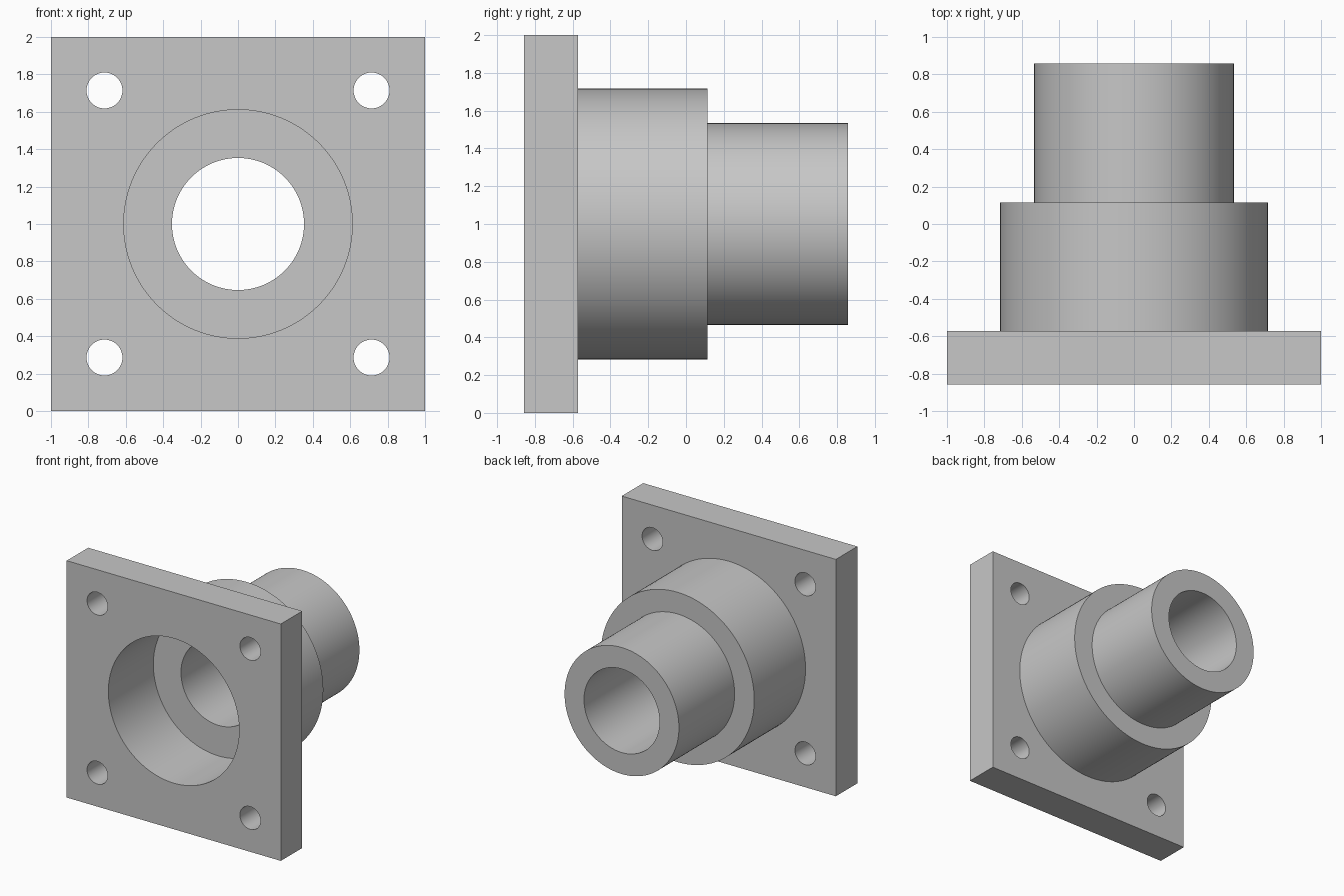
import bpy
import math

default = bpy.data.objects.get("Cube")
if default:
    bpy.data.objects.remove(default, do_unlink=True)

FRONT, BACK = -0.857, 0.857
PLATE_BACK = -0.571
BOSS_BACK = 0.114
BORE_FLOOR = -0.257
MID = 1.0          # height of the bore axis
BOLT = 0.714       # bolt hole offset from the axis
OVER = 0.1         # overlap for clean booleans

grey = bpy.data.materials.new("machined_grey")
grey.use_nodes = True
colour = (0.57, 0.57, 0.57, 1)
grey.diffuse_color = colour
grey.node_tree.nodes["Principled BSDF"].inputs["Base Color"].default_value = colour


def cylinder(name, radius, y0, y1, x=0, z=MID, sides=128):
    """Cylinder along y, from y0 to y1."""
    bpy.ops.mesh.primitive_cylinder_add(
        vertices=sides, radius=radius, depth=y1 - y0,
        location=(x, (y0 + y1) / 2, z), rotation=(math.pi / 2, 0, 0))
    obj = bpy.context.object
    obj.name = name
    return obj


def combine(body, other, operation):
    """Apply a boolean to the body and remove the helper."""
    other.hide_render = True
    mod = body.modifiers.new(other.name, "BOOLEAN")
    mod.operation = operation
    mod.solver = "EXACT"
    mod.object = other
    bpy.context.view_layer.objects.active = body
    bpy.ops.object.modifier_apply(modifier=mod.name)
    bpy.data.objects.remove(other, do_unlink=True)


# Square mounting plate
bpy.ops.mesh.primitive_cube_add(size=1, location=(0, (FRONT + PLATE_BACK) / 2, MID))
body = bpy.context.object
body.name = "flanged_housing"
body.scale = (2, PLATE_BACK - FRONT, 2)
bpy.ops.object.transform_apply(location=True, rotation=True, scale=True)

# Stepped boss and tube behind the plate
combine(body, cylinder("boss", 0.717, PLATE_BACK - OVER, BOSS_BACK), "UNION")
combine(body, cylinder("tube", 0.534, BOSS_BACK - OVER, BACK), "UNION")

# Counterbore from the front and the through bore
combine(body, cylinder("counterbore", 0.611, FRONT - OVER, BORE_FLOOR), "DIFFERENCE")
combine(body, cylinder("through_bore", 0.353, FRONT - OVER, BACK + OVER), "DIFFERENCE")

# Four bolt holes
for sx in (-1, 1):
    for sz in (-1, 1):
        hole = cylinder("bolt_hole", 0.096, FRONT - OVER, PLATE_BACK + OVER,
                        sx * BOLT, MID + sz * BOLT, 48)
        combine(body, hole, "DIFFERENCE")

# Material and shading
body.data.materials.clear()
body.data.materials.append(grey)
for poly in body.data.polygons:
    poly.material_index = 0
bpy.ops.object.select_all(action="DESELECT")
body.select_set(True)
bpy.context.view_layer.objects.active = body
bpy.ops.object.shade_smooth_by_angle(angle=math.radians(30))
